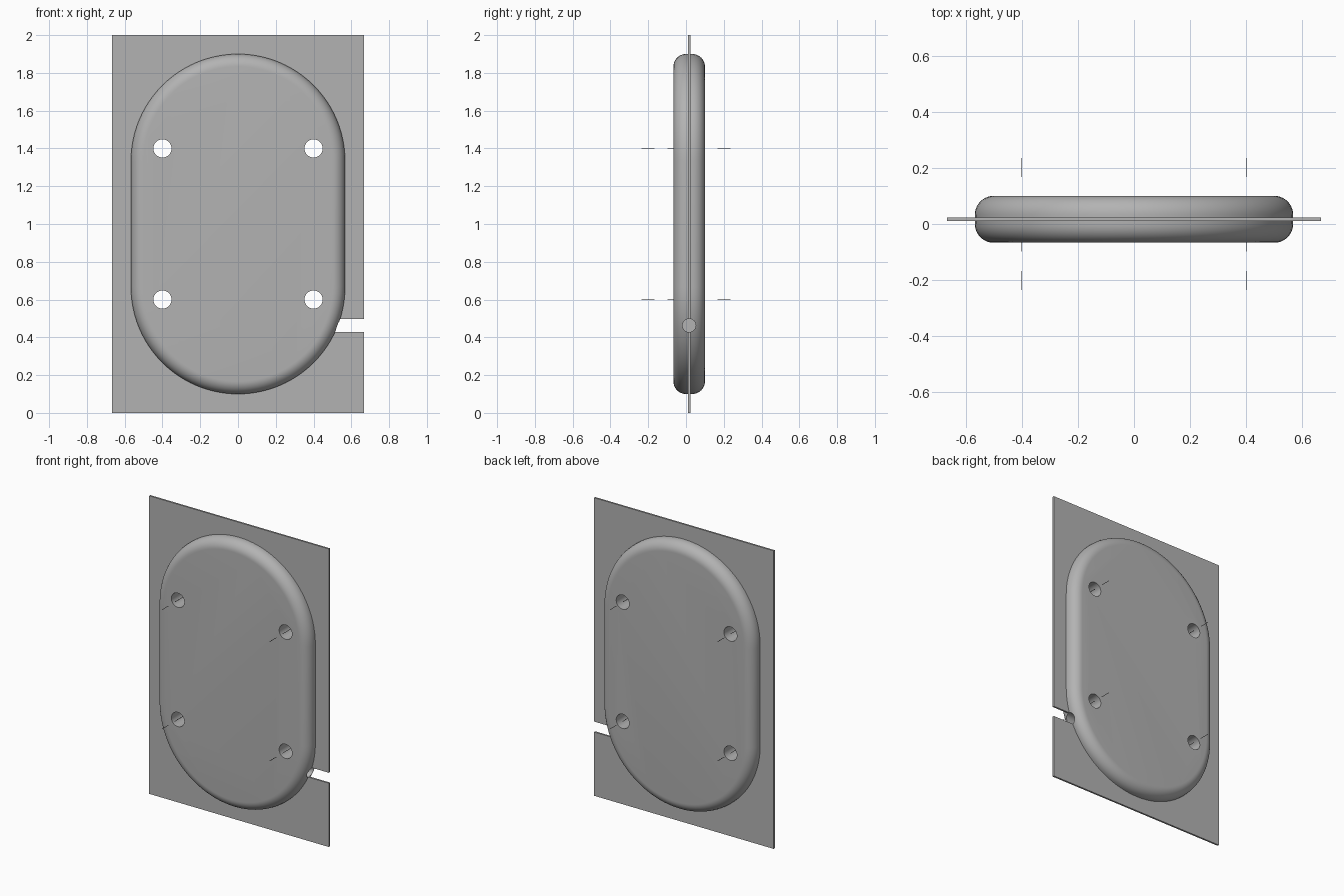
import bpy, bmesh
from math import pi, sin, cos, radians
from mathutils import Matrix, Vector

if "Cube" in bpy.data.objects:
    bpy.data.objects.remove(bpy.data.objects["Cube"])

MID_Y = 0.0167        # mid plane of plate and body
HOLES = [(x, z) for x in (-0.4, 0.4) for z in (0.6, 1.4)]
PORT_Z = 0.463


def material(name, value):
    m = bpy.data.materials.new(name)
    m.use_nodes = True
    colour = (value, value, value, 1)
    m.diffuse_color = colour
    m.node_tree.nodes["Principled BSDF"].inputs["Base Color"].default_value = colour
    return m


grey = material("mid grey", 0.45)
dark = material("dark grey", 0.05)


def to_object(name, bm, mat):
    bmesh.ops.recalc_face_normals(bm, faces=bm.faces)
    mesh = bpy.data.meshes.new(name)
    bm.to_mesh(mesh)
    bm.free()
    mesh.materials.append(mat)
    ob = bpy.data.objects.new(name, mesh)
    bpy.context.collection.objects.link(ob)
    return ob


def box(name, centre, size, mat):
    bm = bmesh.new()
    bmesh.ops.create_cube(bm, size=1, matrix=Matrix.Translation(centre) @ Matrix.Diagonal((*size, 1)))
    return to_object(name, bm, mat)


def rod(name, start, end, radius, mat, sides=48):
    start, end = Vector(start), Vector(end)
    axis = end - start
    turn = axis.to_track_quat('Z', 'Y').to_matrix().to_4x4()
    bm = bmesh.new()
    bmesh.ops.create_cone(bm, cap_ends=True, segments=sides, radius1=radius, radius2=radius,
                          depth=axis.length, matrix=Matrix.Translation((start + end) / 2) @ turn)
    return to_object(name, bm, mat)


def cut(target, cutters):
    for c in cutters:
        mod = target.modifiers.new("cut", 'BOOLEAN')
        mod.object, mod.operation, mod.solver = c, 'DIFFERENCE', 'EXACT'
    bpy.ops.object.select_all(action='DESELECT')
    target.select_set(True)
    bpy.context.view_layer.objects.active = target
    for mod in list(target.modifiers):
        bpy.ops.object.modifier_apply(modifier=mod.name)


# Capsule-outlined body with rounded rims, built as stacked rings
def capsule_body(radius=0.567, straight=0.333, half=0.0835, fillet=0.067, arc=48, steps=10):
    quarter = [i * pi / 2 / steps for i in range(steps + 1)]
    profile = [(fillet * (1 - sin(a)), -half + fillet * (1 - cos(a))) for a in quarter]
    profile += [(inset, -y) for inset, y in reversed(profile)]
    bm = bmesh.new()
    rings = []
    for inset, y in profile:
        r, ring = radius - inset, []
        for side in (1, -1):
            for i in range(arc + 1):
                a = pi * i / arc
                ring.append(bm.verts.new((side * r * cos(a), MID_Y + y,
                                          1 + side * (straight + r * sin(a)))))
        rings.append(ring)
    for lower, upper in zip(rings, rings[1:]):
        for i in range(len(lower)):
            j = (i + 1) % len(lower)
            bm.faces.new((lower[i], lower[j], upper[j], upper[i]))
    bm.faces.new(rings[0])
    bm.faces.new(rings[-1])
    return to_object("rounded_body", bm, grey)


body = capsule_body()
plate = box("flange_plate", (0, MID_Y, 1), (1.333, 0.012, 2), grey)

# Cutters: four through holes, a blind side port and the slot in the plate
drills = [rod("hole_cutter", (x, -0.3, z), (x, 0.3, z), 0.048, grey) for x, z in HOLES]
port = rod("port_cutter", (0.4, MID_Y, PORT_Z), (0.8, MID_Y, PORT_Z), 0.035, grey)
slot = box("slot_cutter", (0.6, MID_Y, PORT_Z), (0.4, 0.1, 0.07), grey)
cut(body, drills + [port])
cut(plate, drills + [slot])
for helper in drills + [port, slot]:
    bpy.data.objects.remove(helper)

for ob in (body, plate):
    bpy.ops.object.select_all(action='DESELECT')
    ob.select_set(True)
    bpy.context.view_layer.objects.active = ob
    bpy.ops.object.shade_smooth_by_angle(angle=radians(30))

# Dashed centre lines running through the holes
for x, z in HOLES:
    for y0, y1 in ((-0.235, -0.167), (-0.098, 0.098), (0.167, 0.235)):
        rod("hole_centre_line", (x, y0, z), (x, y1, z), 0.0015, dark, sides=6)
